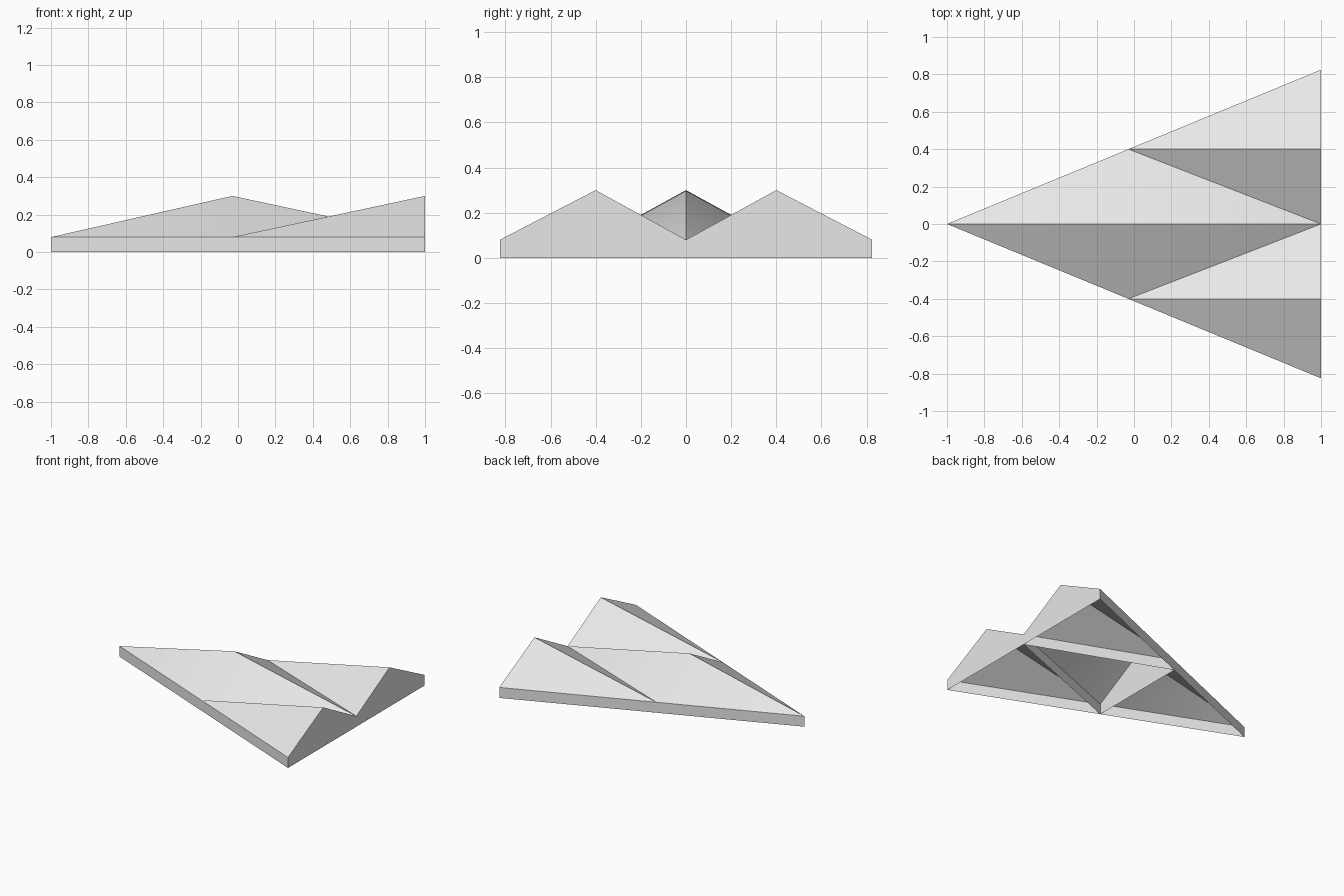
import bpy, bmesh
from math import radians
from mathutils import Vector

cube = bpy.data.objects.get("Cube")
if cube:
    bpy.data.objects.remove(cube, do_unlink=True)

grey = bpy.data.materials.new("light grey")
grey.use_nodes = True
colour = (0.8, 0.8, 0.8, 1)
grey.diffuse_color = colour
grey.node_tree.nodes["Principled BSDF"].inputs["Base Color"].default_value = colour

EAVE, RIDGE, MID = 0.08, 0.30, -0.03
HALF = 0.825

# Plan points of the +y half, at eave height
nose = Vector((-1, 0, EAVE))
side = Vector((MID, 0.4, EAVE))
tail = Vector((1, 0, EAVE))
corner = Vector((1, HALF, EAVE))
# Peaks
mid_peak = Vector((MID, 0, RIDGE))
rear_peak = Vector((1, 0.4, RIDGE))


def ground(p):
    return Vector((p.x, p.y, 0))


def wall(a, b):
    return [ground(a), a, b, ground(b)]


def mirrored_part(name, faces):
    """Build the faces and their reflection across y = 0 as one object."""
    bm = bmesh.new()
    for sign in (1, -1):
        for face in faces:
            verts = [bm.verts.new((p.x, p.y * sign, p.z)) for p in face]
            bm.faces.new(verts if sign > 0 else verts[::-1])
    bmesh.ops.remove_doubles(bm, verts=bm.verts, dist=0.0001)
    mesh = bpy.data.meshes.new(name)
    bm.to_mesh(mesh)
    bm.free()
    mesh.materials.append(grey)
    obj = bpy.data.objects.new(name, mesh)
    bpy.context.collection.objects.link(obj)
    return obj


# Folded roof: nose slopes, middle slopes, and a gable on each rear wing
roof = mirrored_part("folded_roof", [
    [nose, mid_peak, side],
    [mid_peak, tail, side],
    [side, tail, rear_peak],
    [side, rear_peak, corner],
])
bpy.ops.object.select_all(action='DESELECT')
roof.select_set(True)
bpy.context.view_layer.objects.active = roof
bpy.ops.object.shade_smooth_by_angle(angle=radians(30))

# Low outer walls along the two long edges
mirrored_part("side_walls", [wall(nose, side), wall(side, corner)])

# Peaked rear walls
mirrored_part("rear_walls", [
    [ground(tail), ground(corner), corner, rear_peak, tail],
])

# Partitions under the roof, open at the bottom
mirrored_part("inner_walls", [wall(tail, side)])
mirrored_part("inner_gable", [
    [ground(mid_peak), ground(side), side, mid_peak],
])
